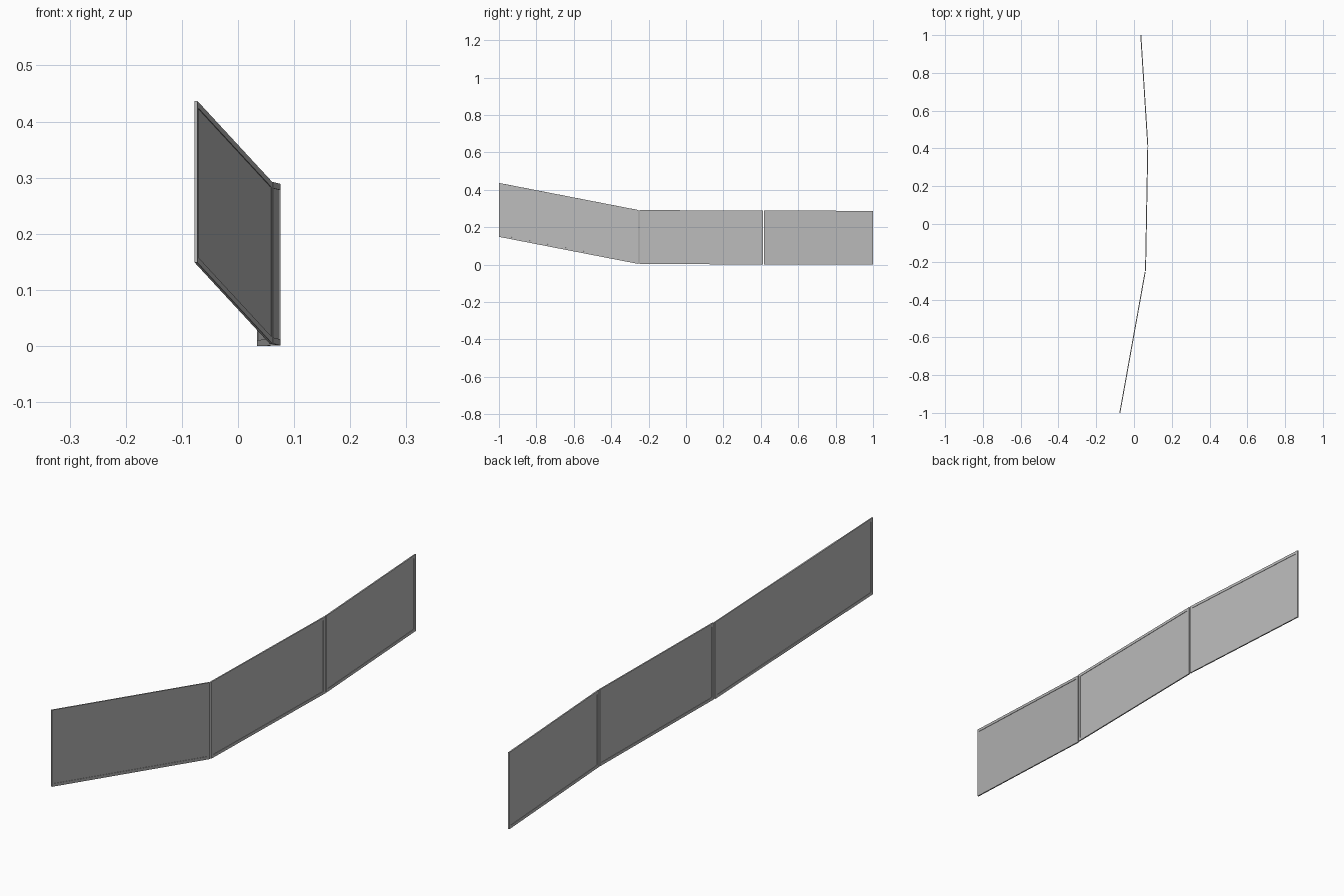
import bpy, bmesh
from mathutils import Vector

if "Cube" in bpy.data.objects:
    bpy.data.objects.remove(bpy.data.objects["Cube"])

grey = bpy.data.materials.new("neutral grey")
grey.diffuse_color = (0.5, 0.5, 0.5, 1)
grey.use_nodes = True
grey.node_tree.nodes["Principled BSDF"].inputs["Base Color"].default_value = grey.diffuse_color

HEIGHT = 0.288   # vertical height of every section
RAIL = 0.011     # width of the frame rails
FRAME_T = 0.005  # frame thickness
SHEET_T = 0.002  # infill sheet thickness


def slab(name, start, end, rings, thickness):
    """Upright sheared slab between two floor points; one ring = solid, two = open frame."""
    start, end = Vector(start), Vector(end)
    run = end - start
    length = Vector((run.x, run.y)).length
    side = Vector((run.y, -run.x, 0)).normalized() * thickness / 2
    bm = bmesh.new()
    loops = []
    for inset in rings:
        a, b = inset / length, 1 - inset / length
        corners = [(a, inset), (b, inset), (b, HEIGHT - inset), (a, HEIGHT - inset)]
        for s in (side, -side):
            loops.append([bm.verts.new(start + run * u + Vector((0, 0, h)) + s)
                          for u, h in corners])

    def bridge(p, q):
        for i in range(4):
            j = (i + 1) % 4
            bm.faces.new((p[i], p[j], q[j], q[i]))

    bridge(loops[0], loops[1])
    if len(rings) == 1:
        bm.faces.new(loops[0])
        bm.faces.new(loops[1])
    else:
        bridge(loops[2], loops[3])
        bridge(loops[0], loops[2])
        bridge(loops[1], loops[3])
    bmesh.ops.recalc_face_normals(bm, faces=bm.faces)
    mesh = bpy.data.meshes.new(name)
    bm.to_mesh(mesh)
    bm.free()
    mesh.materials.append(grey)
    bpy.context.collection.objects.link(bpy.data.objects.new(name, mesh))


# Three barrier sections: sloped front, long middle, rear
sections = {
    "front": ((-0.075, -1.0, 0.149), (0.059, -0.254, 0.004)),
    "middle": ((0.061, -0.249, 0.004), (0.073, 0.411, 0.001)),
    "rear": ((0.073, 0.416, 0.001), (0.036, 1.0, 0.0)),
}
for part, (start, end) in sections.items():
    slab(part + "_frame", start, end, (0, RAIL), FRAME_T)
    slab(part + "_sheet", start, end, (RAIL - 0.001,), SHEET_T)
